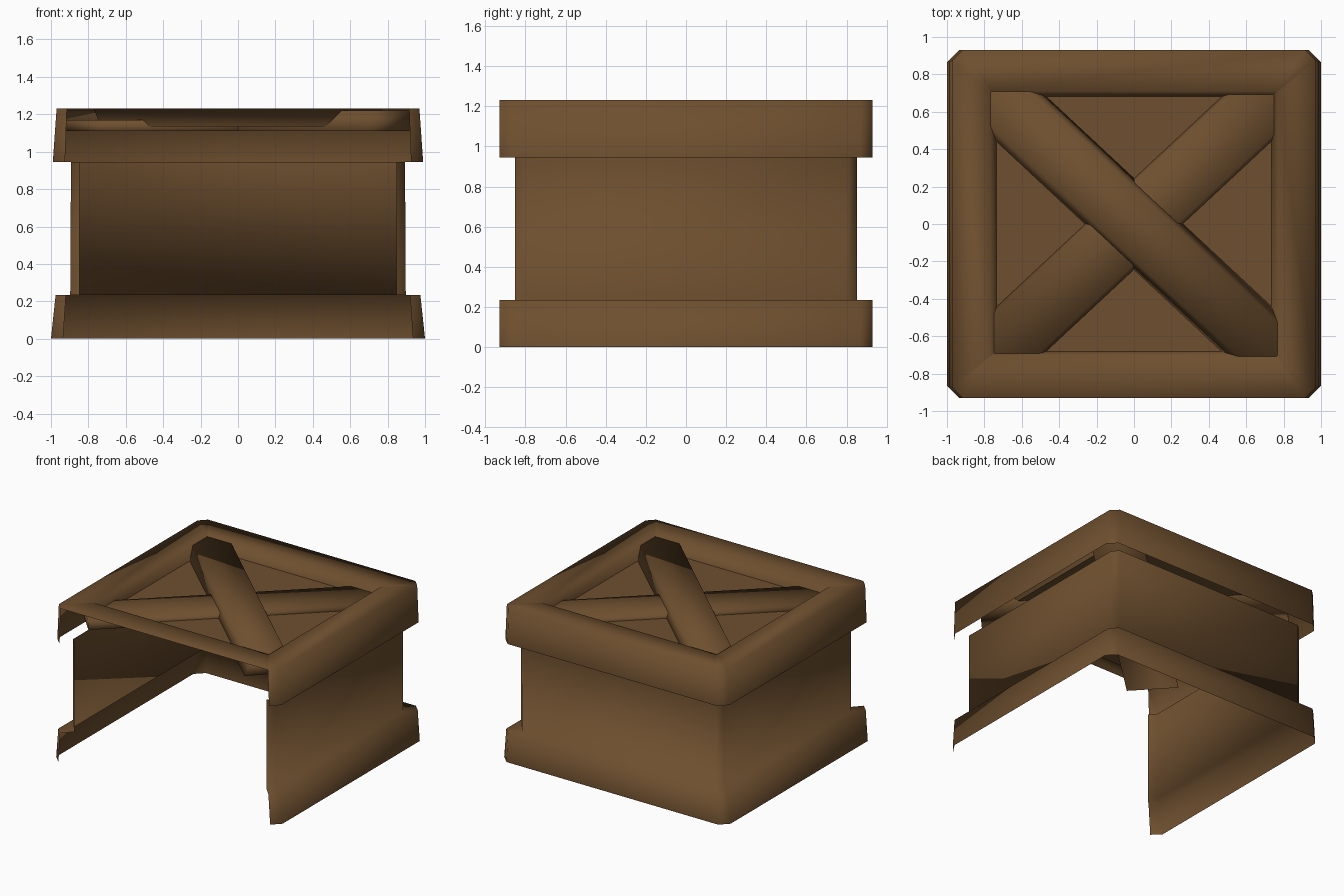
import bpy, math
from mathutils import Matrix

if "Cube" in bpy.data.objects:
    bpy.data.objects.remove(bpy.data.objects["Cube"])

wood = bpy.data.materials.new("brown wood")
wood.diffuse_color = (0.155, 0.078, 0.028, 1)
wood.use_nodes = True
wood.node_tree.nodes["Principled BSDF"].inputs["Base Color"].default_value = wood.diffuse_color


def make(name, verts, faces):
    me = bpy.data.meshes.new(name)
    me.from_pydata(verts, [], faces)
    me.materials.append(wood)
    me.polygons.foreach_set("use_smooth", [True] * len(faces))
    ob = bpy.data.objects.new(name, me)
    bpy.context.collection.objects.link(ob)
    return ob


def ring(x, y, z, c):
    """Rectangle with clipped corners; the first edge is the front."""
    return [(-x + c, -y, z), (x - c, -y, z), (x, -y + c, z), (x, y - c, z),
            (x - c, y, z), (-x + c, y, z), (-x, y - c, z), (-x, -y + c, z)]


def loft(name, rings, open_bands):
    """Skin between rings from bottom to top, leaving the front open on some bands."""
    verts = [p for r in rings for p in ring(*r)]
    faces = []
    for b in range(len(rings) - 1):
        for i in range(8):
            if i == 0 and b in open_bands:
                continue
            j = (i + 1) % 8
            faces.append((b * 8 + i, b * 8 + j, b * 8 + 8 + j, b * 8 + 8 + i))
    return make(name, verts, faces)


# Crate walls: flared base trim, ledge and upright walls, open at the front
loft("crate_walls", [(1.0, 0.93, 0, 0.065), (0.975, 0.93, 0.235, 0.055),
                     (0.897, 0.852, 0.235, 0.05), (0.893, 0.852, 0.945, 0.045)], {0, 1, 2})

# Lid frame: outer band, flat rim and inner slope; only the band is open at the front
loft("lid_frame", [(0.99, 0.93, 0.945, 0.065), (0.97, 0.93, 1.23, 0.055),
                   (0.77, 0.71, 1.23, 0.004), (0.735, 0.683, 1.135, 0.004)], {0})

# Recessed lid panel
make("lid_panel", [(-.735, -.683, 1.135), (.735, -.683, 1.135), (.735, .683, 1.135), (-.735, .683, 1.135)],
     [(0, 1, 2, 3)])


def brace(name, angle, top, t):
    """Long board with sloping sides."""
    n, half, w, bottom = 4, 1.12, 0.19, 1.11
    sec = [(-w, bottom), (w, bottom), (t, top), (-t, top)]
    verts = [(x, y, z) for x in (-half, half) for y, z in sec]
    faces = [(i, (i + 1) % n, (i + 1) % n + n, i + n) for i in range(n)]
    faces = [f[::-1] for f in faces] + [(0, 1, 2, 3), (7, 6, 5, 4)]
    ob = make(name, verts, [f[::-1] for f in faces])
    ob.data.transform(Matrix.Rotation(math.radians(angle), 4, 'Z'))


# Crossed braces on the lid
brace("lower_brace", 43, 1.17, 0.16)
brace("upper_brace", -43, 1.22, 0.14)
